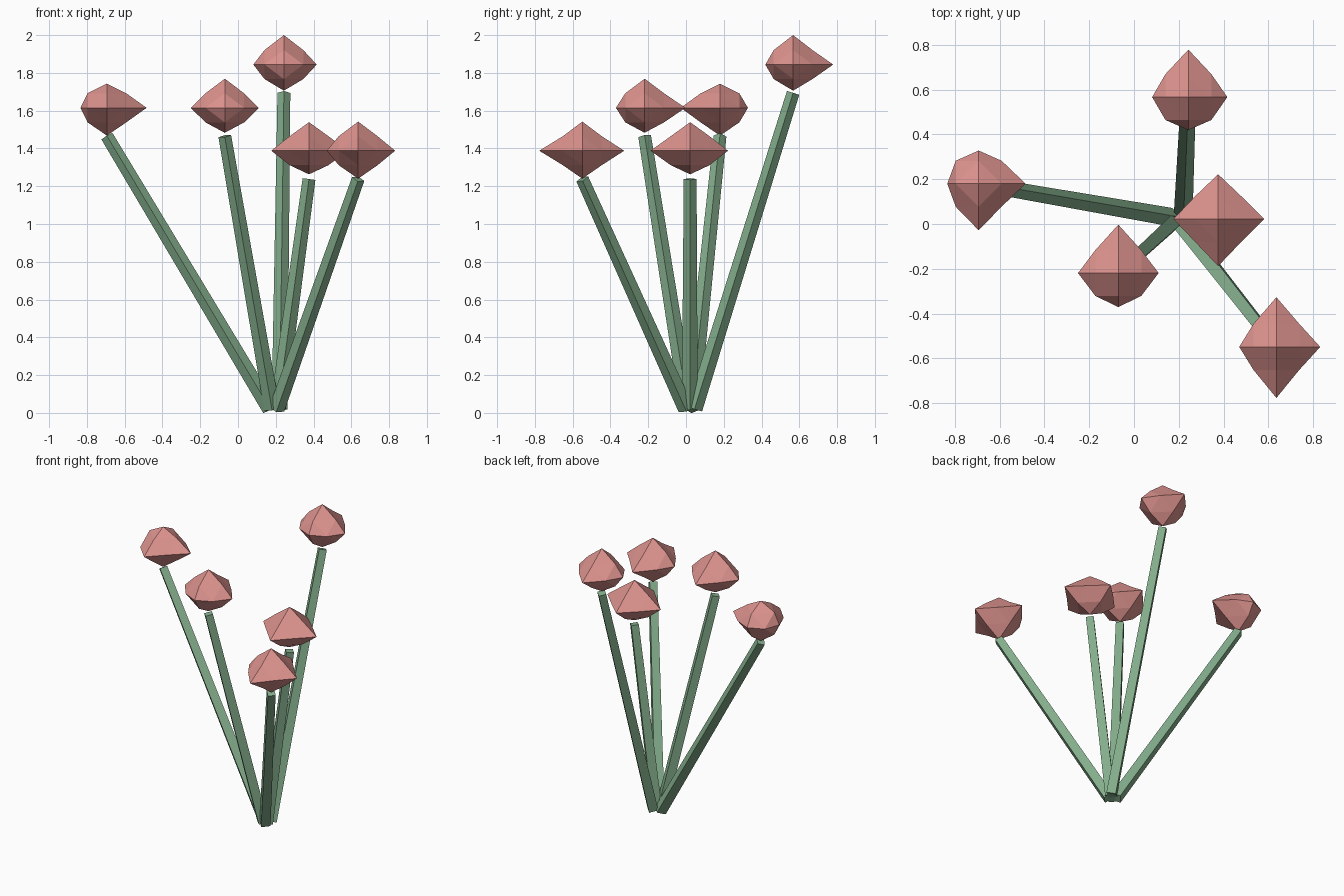
import bpy, bmesh, itertools
from math import pi
from mathutils import Vector, Matrix

if "Cube" in bpy.data.objects:
    bpy.data.objects.remove(bpy.data.objects["Cube"])


def material(name, rgb):
    m = bpy.data.materials.new(name)
    m.diffuse_color = (*rgb, 1)
    m.use_nodes = True
    m.node_tree.nodes["Principled BSDF"].inputs["Base Color"].default_value = m.diffuse_color
    return m


def finish(name, bm, mat):
    bmesh.ops.recalc_face_normals(bm, faces=bm.faces)
    me = bpy.data.meshes.new(name)
    bm.to_mesh(me)
    bm.free()
    me.materials.append(mat)
    ob = bpy.data.objects.new(name, me)
    bpy.context.collection.objects.link(ob)


GREEN = material("stem_green", (0.23, 0.42, 0.26))
PINK = material("bloom_pink", (0.72, 0.29, 0.27))
MID, SQUASH = 0.145, 0.75


def stem(name, a, b):
    # tapered square bar leaning from the shared foot to the bloom
    a, b = Vector(a), Vector(b)
    d = b - a
    bm = bmesh.new()
    rot = Vector((0, 0, 1)).rotation_difference(d).to_matrix().to_4x4()
    mat = Matrix.Translation((a + b) / 2) @ rot
    bmesh.ops.create_cone(bm, cap_ends=True, segments=4, radius1=0.042,
                          radius2=0.034, depth=d.length, matrix=mat)
    finish(name, bm, GREEN)


def bloom(name, centre, radii):
    # once-subdivided octahedron with its six axis points pulled out
    bm = bmesh.new()
    c = Vector(centre)
    verts = {}
    for k in itertools.product((-1, 0, 1), repeat=3):
        n = sum(map(abs, k))
        if n == 1:
            axis = [abs(i) for i in k].index(1)
            p = Vector(k) * radii[axis * 2 + (k[axis] > 0)]
        elif n == 2:
            p = Vector(k).normalized() * MID
            p.z *= SQUASH
        else:
            continue
        verts[k] = bm.verts.new(c + p)
    for x, y, z in itertools.product((-1, 1), repeat=3):
        X, Y, Z = (x, 0, 0), (0, y, 0), (0, 0, z)
        XY, YZ, XZ = (x, y, 0), (0, y, z), (x, 0, z)
        for f in ((X, XY, XZ), (Y, YZ, XY), (Z, XZ, YZ), (XY, YZ, XZ)):
            bm.faces.new([verts[k] for k in f])
    finish(name, bm, PINK)


# bloom centre, foot of stem, reach along -x +x -y +y -z +z
FLOWERS = [
    ((-0.694, 0.18, 1.615), (0.17, 0.03), (.14, .21, .208, .148, .147, .128)),
    ((-0.07, -0.219, 1.615), (0.18, 0.01), (.18, .18, .152, .216, .132, .154)),
    ((0.243, 0.567, 1.844), (0.22, 0.045), (.162, .174, .147, .212, .138, .156)),
    ((0.376, 0.022, 1.388), (0.21, 0.02), (.2, .206, .21, .2, .125, .151)),
    ((0.636, -0.549, 1.388), (0.205, 0.0), (.166, .196, .228, .222, .148, .154)),
]
for i, (c, foot, radii) in enumerate(FLOWERS, 1):
    stem(f"stem_{i}", (*foot, 0.02), (c[0], c[1], c[2] - 0.15))
    bloom(f"bloom_{i}", c, radii)
